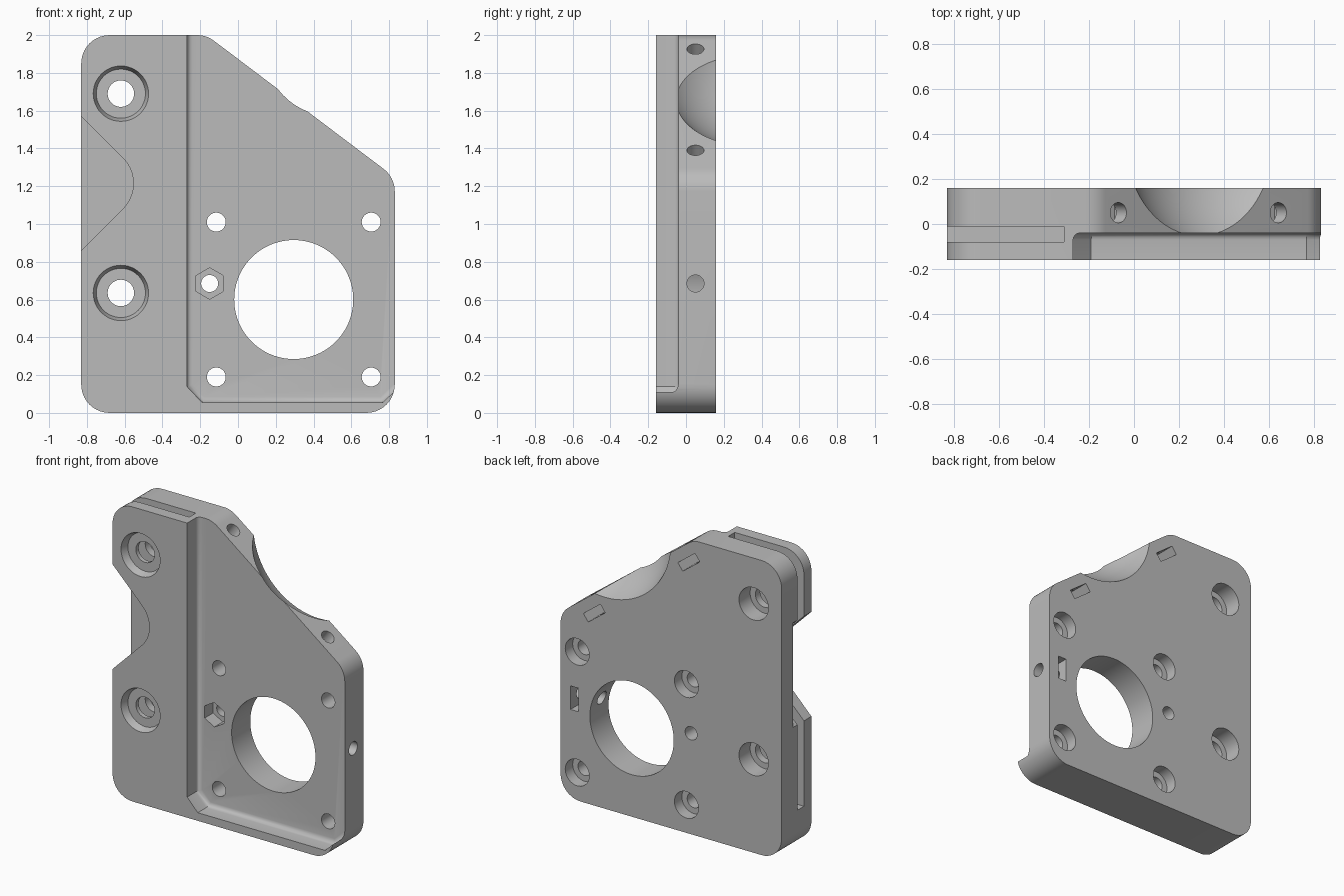
import bpy, bmesh, math
from mathutils import Vector, Matrix

if "Cube" in bpy.data.objects:
    bpy.data.objects.remove(bpy.data.objects["Cube"])

grey = bpy.data.materials.new("plain_grey")
grey.use_nodes = True
colour = (0.5, 0.5, 0.5, 1)
grey.diffuse_color = colour
grey.node_tree.nodes["Principled BSDF"].inputs["Base Color"].default_value = colour

FRONT, FLOOR, BACK = -0.16, -0.04, 0.16


def rounded(corners, steps=10):
    """Outline in x, z from corners given as (x, z, radius)."""
    pts = []
    for i, (x, z, r) in enumerate(corners):
        p = Vector((x, z))
        if not r:
            pts.append(p)
            continue
        a = (Vector(corners[i - 1][:2]) - p).normalized()
        b = (Vector(corners[(i + 1) % len(corners)][:2]) - p).normalized()
        half = a.angle(b) / 2
        centre = p + (a + b).normalized() * (r / math.sin(half))
        start = p + a * (r / math.tan(half)) - centre
        end = p + b * (r / math.tan(half)) - centre
        turn = math.pi - 2 * half
        for k in range(steps + 1):
            t = k / steps
            pts.append(centre + (start * math.sin((1 - t) * turn)
                                 + end * math.sin(t * turn)) / math.sin(turn))
    return pts


def finish(name, bm):
    bmesh.ops.recalc_face_normals(bm, faces=bm.faces)
    mesh = bpy.data.meshes.new(name)
    bm.to_mesh(mesh)
    bm.free()
    mesh.materials.append(grey)
    obj = bpy.data.objects.new(name, mesh)
    bpy.context.collection.objects.link(obj)
    return obj


def prism(name, pts, y0, y1, fillet=0):
    """Outline extruded along y, optionally rounded at the y1 end."""
    bm = bmesh.new()
    face = bm.faces.new([bm.verts.new((x, y0, z)) for x, z in pts])
    new = bmesh.ops.extrude_face_region(bm, geom=[face])["geom"]
    verts = [v for v in new if isinstance(v, bmesh.types.BMVert)]
    bmesh.ops.translate(bm, vec=(0, y1 - y0, 0), verts=verts)
    if fillet:
        edges = [e for e in bm.edges if all(v in verts for v in e.verts)]
        bmesh.ops.bevel(bm, geom=edges, offset=fillet, segments=4,
                        profile=0.5, affect='EDGES')
    return finish(name, bm)


def rod(start, end, r0, r1=None, sides=48):
    """Round or conical cutter between two points."""
    start, end = Vector(start), Vector(end)
    axis = end - start
    turn = axis.to_track_quat('Z', 'Y').to_matrix().to_4x4()
    bm = bmesh.new()
    bmesh.ops.create_cone(bm, cap_ends=True, segments=sides, radius1=r0,
                          radius2=r0 if r1 is None else r1, depth=axis.length,
                          matrix=Matrix.Translation((start + end) / 2) @ turn)
    return finish("cutter", bm)


def box(centre, size, angle=0):
    bm = bmesh.new()
    bmesh.ops.create_cube(bm, size=1, matrix=Matrix.Translation(centre)
                          @ Matrix.Rotation(angle, 4, 'Y')
                          @ Matrix.Diagonal((*size, 1)))
    return finish("cutter", bm)


# Main plate
plate = prism("mounting_plate", rounded([
    (-0.83, 0, 0.15), (0.83, 0, 0.15), (0.83, 1.247, 0.15),
    (-0.167, 2, 0.15), (-0.83, 2, 0.15)]), FRONT, BACK)


def cut(cutter):
    cutter.hide_render = True
    mod = plate.modifiers.new("cut", 'BOOLEAN')
    mod.operation, mod.solver, mod.object = 'DIFFERENCE', 'EXACT', cutter
    bpy.context.view_layer.objects.active = plate
    bpy.ops.object.modifier_apply(modifier=mod.name)
    bpy.data.objects.remove(cutter)


# Front recess with a filleted wall
cut(prism("cutter", rounded([
    (-0.27, 2.5, 0), (-0.27, 0.14, 0), (-0.19, 0.055, 0), (0.765, 0.055, 0),
    (1.2, 0.46, 0), (1.2, 2.5, 0)]), -0.5, FLOOR, 0.03))

# Clamping slot and side notch
cut(box((-0.81, -0.045, 1.29), (1.0, 0.07, 2.02)))
cut(prism("cutter", rounded([
    (-0.93, 1.67, 0), (-0.475, 1.215, 0.19), (-0.93, 0.76, 0)]), -0.5, 0.04))

# Main bore
cut(rod((0.295, -0.5, 0.6), (0.295, 0.5, 0.6), 0.315, sides=96))

# Clamp screw holes, tapered at the front and counterbored at the back
for z in (0.635, 1.69):
    cut(rod((-0.62, -0.5, z), (-0.62, 0.5, z), 0.07))
    cut(rod((-0.62, FRONT - 0.01, z), (-0.62, -0.11, z), 0.15, 0.13))
    cut(rod((-0.62, 0.04 + 0.001, z), (-0.62, 0.3, z), 0.11))

# Motor screw holes, counterbored at the back
for x in (-0.115, 0.705):
    for z in (0.19, 1.01):
        cut(rod((x, -0.5, z), (x, 0.5, z), 0.05))
        cut(rod((x, 0.08, z), (x, 0.3, z), 0.09))

# Hexagonal nut seat with its hole
cut(rod((-0.15, -0.5, 0.685), (-0.15, 0.5, 0.685), 0.045))
cut(prism("cutter", [(-0.15 + 0.083 * math.sin(k * math.pi / 3),
                      0.685 + 0.083 * math.cos(k * math.pi / 3))
                     for k in range(6)], -0.3, 0.05))

# Round scoop in the sloping edge
slope = math.atan2(0.753, 0.997)
normal = Vector((math.sin(slope), 0, math.cos(slope)))
bm = bmesh.new()
bmesh.ops.create_uvsphere(bm, u_segments=96, v_segments=64, radius=0.53,
                          matrix=Matrix.Translation(
                              Vector((0.29, 0.35, 1.655)) + normal * 0.345))
cut(finish("cutter", bm))

# Edge screw holes with nut pockets opening at the back
edge_holes = [((-0.07, 0.05, 1.925), normal, slope, 0.28),
              ((0.64, 0.05, 1.39), normal, slope, 0.28),
              ((0.83, 0.05, 0.685), Vector((1, 0, 0)), math.pi / 2, 0.35)]
for spot, out, angle, length in edge_holes:
    spot = Vector(spot)
    cut(rod(spot + out * 0.1, spot - out * length, 0.045, sides=32))
    pocket = spot - out * 0.105
    pocket.y = 0.14
    cut(box(pocket, (0.16, 0.32, 0.06), angle))

# Smooth curved walls, sharp corners
bpy.ops.object.select_all(action='DESELECT')
plate.select_set(True)
bpy.context.view_layer.objects.active = plate
bpy.ops.object.shade_smooth_by_angle(angle=math.radians(30))
